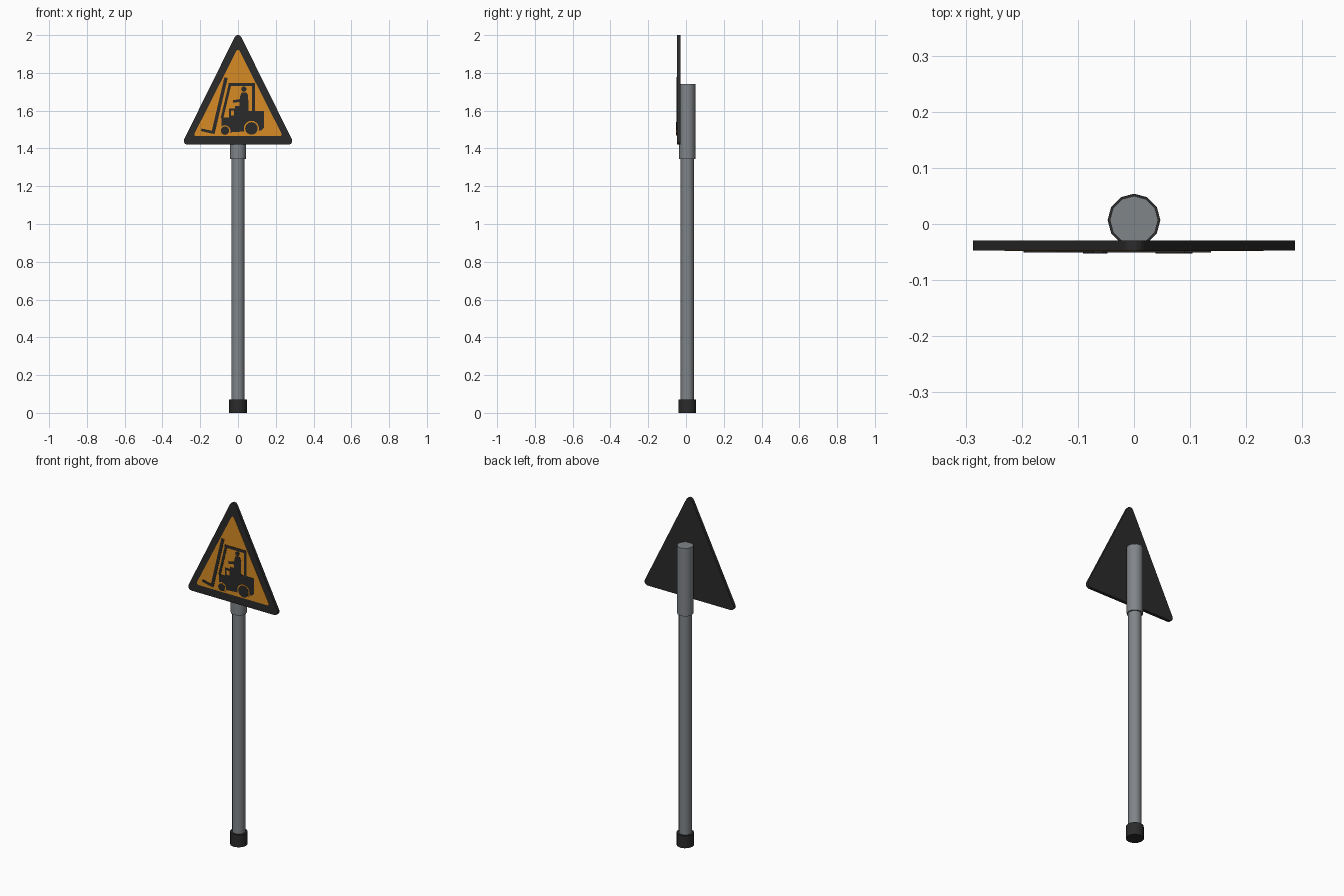
import bpy, bmesh, math
from mathutils import Vector

if "Cube" in bpy.data.objects:
    bpy.data.objects.remove(bpy.data.objects["Cube"])


def material(name, col):
    m = bpy.data.materials.new(name)
    m.diffuse_color = (*col, 1)
    m.use_nodes = True
    m.node_tree.nodes["Principled BSDF"].inputs["Base Color"].default_value = m.diffuse_color
    return m


BLACK = material("black", (0.024, 0.024, 0.024))
ORANGE = material("orange", (0.68, 0.26, 0.018))
GREY = material("steel grey", (0.22, 0.235, 0.25))

POST_Y = 0.007      # post axis sits just behind the board
FACE_Y = -0.047     # front of the board
ICON_Y = -0.0505    # front of the pictogram


def tube(name, r, z0, z1, mat):
    bpy.ops.mesh.primitive_cylinder_add(vertices=12, radius=r, depth=z1 - z0,
                                        location=(0, POST_Y, (z0 + z1) / 2))
    o = bpy.context.object
    o.name = name
    o.data.materials.append(mat)
    bpy.ops.object.shade_smooth_by_angle(angle=math.radians(40))
    return o


def plate(name, pts, mat, front=ICON_Y, back=FACE_Y):
    """Flat plate from an (x, z) outline, extruded along y."""
    bm = bmesh.new()
    face = bm.faces.new([bm.verts.new((x, front, z)) for x, z in pts])
    ext = bmesh.ops.extrude_face_region(bm, geom=[face], use_keep_orig=True)
    moved = [v for v in ext["geom"] if isinstance(v, bmesh.types.BMVert)]
    bmesh.ops.translate(bm, verts=moved, vec=(0, back - front, 0))
    bmesh.ops.recalc_face_normals(bm, faces=bm.faces)
    me = bpy.data.meshes.new(name)
    bm.to_mesh(me)
    bm.free()
    me.materials.append(mat)
    o = bpy.data.objects.new(name, me)
    bpy.context.collection.objects.link(o)
    return o


def arc(cx, cz, r, a0, a1, n):
    return [(cx + r * math.cos(a0 + (a1 - a0) * i / n),
             cz + r * math.sin(a0 + (a1 - a0) * i / n)) for i in range(n + 1)]


def rounded_triangle(half, z0, z1, r):
    """Outline around three corner circles of radius r."""
    s = math.atan2(half, z1 - z0)
    return (arc(half, z0, r, -math.pi / 2, s, 5)
            + arc(0, z1, r, s, math.pi - s, 5)
            + arc(-half, z0, r, math.pi - s, 1.5 * math.pi, 5))


def disc(name, x, z, r, mat, front):
    return plate(name, arc(x, z, r, 0, 2 * math.pi, 20)[:-1], mat, front)


def bar(name, a, b, w, front=ICON_Y):
    a, b = Vector(a), Vector(b)
    d = (b - a).normalized()
    n = Vector((-d.y, d.x)) * w / 2
    return plate(name, [a + n, a - n, b - n, b + n], BLACK, front)


def box(name, x0, z0, x1, z1, mat=BLACK, front=ICON_Y):
    return plate(name, [(x0, z0), (x1, z0), (x1, z1), (x0, z1)], mat, front)


# Post
tube("base_cap", 0.047, 0, 0.072, BLACK)
tube("post", 0.035, 0.01, 1.36, GREY)
tube("sleeve", 0.043, 1.345, 1.74, GREY)

# Board and orange field
plate("sign_board", rounded_triangle(0.267, 1.44, 1.98, 0.02), BLACK, FACE_Y, -0.029)
plate("orange_field", rounded_triangle(0.221, 1.475, 1.911, 0.01), ORANGE, -0.0485)

# Mast and fork
bar("mast", (-0.063, 1.775), (-0.133, 1.478), 0.018)
bar("fork", (-0.195, 1.499), (-0.125, 1.483), 0.014)

# Cab frame
bar("cab_roof", (-0.05, 1.738), (0.09, 1.738), 0.016)
bar("cab_front_pillar", (-0.042, 1.74), (-0.085, 1.56), 0.014)
bar("cab_rear_pillar", (0.082, 1.742), (0.082, 1.58), 0.014)

# Truck body, with a dashboard opening
plate("truck_body", [(-0.088, 1.496), (-0.075, 1.483), (0.125, 1.496), (0.137, 1.51),
                     (0.137, 1.598), (0.0, 1.598), (0.0, 1.565), (-0.088, 1.565)], BLACK)
box("dashboard", -0.048, 1.56, 0.005, 1.612, front=-0.0503)
box("dashboard_opening", -0.038, 1.575, -0.02, 1.601, ORANGE, -0.0508)

# Driver
disc("driver_head", 0.031, 1.714, 0.014, BLACK, -0.0502)
plate("driver_body", [(0.005, 1.59), (0.055, 1.59), (0.054, 1.68), (0.045, 1.697),
                      (0.02, 1.697), (0.012, 1.68)], BLACK)
bar("driver_arm", (-0.026, 1.648), (0.02, 1.656), 0.014, -0.0502)
bar("driver_thigh", (-0.015, 1.615), (0.02, 1.615), 0.018, -0.0501)

# Wheels with orange clearance rings
for name, x, z, r in (("front_wheel", -0.069, 1.494, 0.022),
                      ("rear_wheel", 0.071, 1.506, 0.033)):
    disc(name + "_ring", x, z, r + 0.007, ORANGE, -0.0512)
    disc(name, x, z, r, BLACK, -0.0525)
